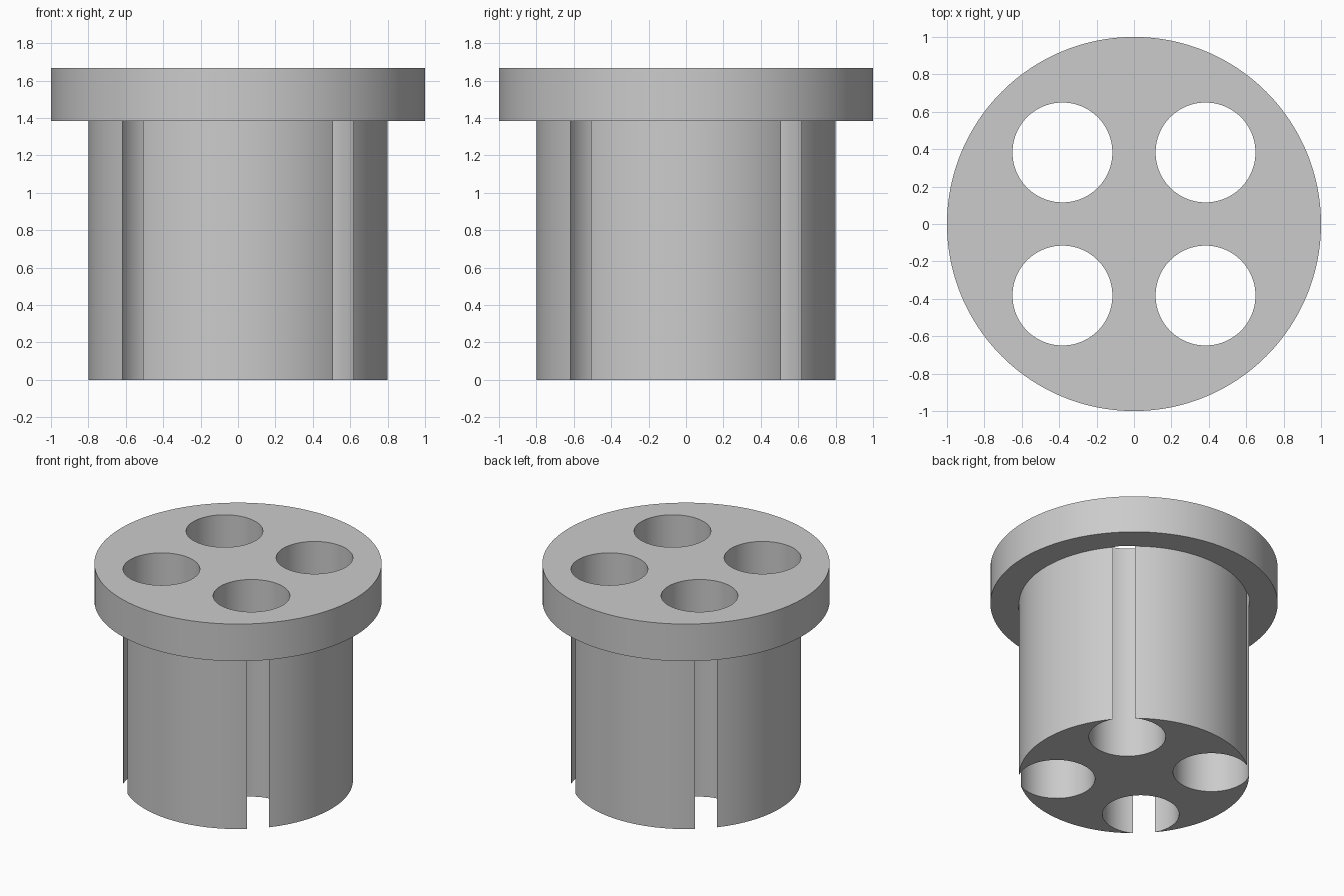
import bpy, math

cube = bpy.data.objects.get("Cube")
if cube:
    bpy.data.objects.remove(cube, do_unlink=True)

FLANGE_R, BODY_R = 1.0, 0.8
BODY_TOP, TOP = 1.383, 1.668
HOLE_R, HOLE_POS = 0.267, 0.3825

grey = bpy.data.materials.new("plain_grey")
grey.use_nodes = True
colour = (0.6, 0.6, 0.6, 1)
grey.diffuse_color = colour
grey.node_tree.nodes["Principled BSDF"].inputs["Base Color"].default_value = colour


def lathe(name, profile, sides):
    """Closed solid turned around z from (radius, height) points."""
    n = len(profile)
    verts = [(r * math.cos(a), r * math.sin(a), z)
             for r, z in profile
             for a in (2 * math.pi * i / sides for i in range(sides))]
    faces = [tuple(reversed(range(sides)))]
    for k in range(n - 1):
        for i in range(sides):
            j = (i + 1) % sides
            faces.append((k * sides + i, k * sides + j,
                          (k + 1) * sides + j, (k + 1) * sides + i))
    faces.append(tuple(range((n - 1) * sides, n * sides)))
    mesh = bpy.data.meshes.new(name)
    mesh.from_pydata(verts, [], faces)
    mesh.materials.append(grey)
    obj = bpy.data.objects.new(name, mesh)
    bpy.context.collection.objects.link(obj)
    return obj


# Flanged plug: narrow body with a wider disc on top
plug = lathe("flanged_plug", [(BODY_R, 0), (BODY_R, BODY_TOP),
                              (FLANGE_R, BODY_TOP), (FLANGE_R, TOP)], 192)
bpy.context.view_layer.objects.active = plug
plug.select_set(True)

# Four through holes that break out of the body as narrow slots
for sx in (-1, 1):
    for sy in (-1, 1):
        cutter = lathe("hole_cutter", [(HOLE_R, -0.1), (HOLE_R, TOP + 0.1)], 96)
        cutter.location = (sx * HOLE_POS, sy * HOLE_POS, 0)
        cutter.hide_render = True
        bpy.context.view_layer.update()
        cut = plug.modifiers.new("hole", "BOOLEAN")
        cut.operation = "DIFFERENCE"
        cut.solver = "EXACT"
        cut.object = cutter
        bpy.ops.object.modifier_apply(modifier=cut.name)
        bpy.data.objects.remove(cutter, do_unlink=True)

bpy.ops.object.shade_smooth_by_angle(angle=math.radians(30))
